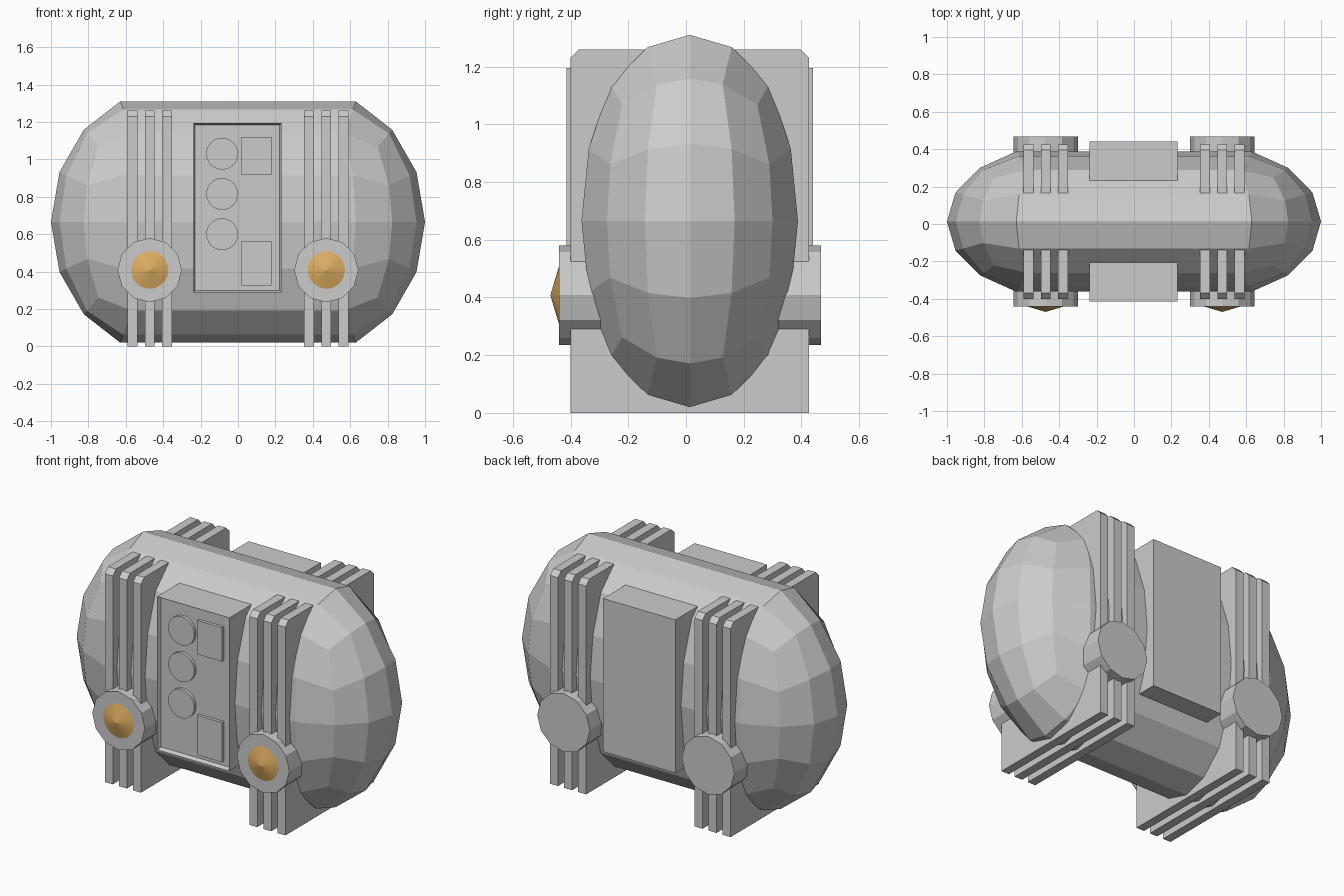
import bpy, bmesh, math
from mathutils import Matrix, Vector

if "Cube" in bpy.data.objects:
    bpy.data.objects.remove(bpy.data.objects["Cube"], do_unlink=True)


def material(name, color):
    mat = bpy.data.materials.new(name)
    mat.use_nodes = True
    mat.diffuse_color = color
    mat.node_tree.nodes["Principled BSDF"].inputs["Base Color"].default_value = color
    return mat


GREY = material("light grey", (0.6, 0.6, 0.6, 1))
GOLD = material("warm gold", (0.72, 0.42, 0.12, 1))
MID_Y = 0.013


def finish(name, bm, mat):
    bmesh.ops.recalc_face_normals(bm, faces=bm.faces)
    mesh = bpy.data.meshes.new(name)
    bm.to_mesh(mesh)
    bm.free()
    mesh.materials.append(mat)
    obj = bpy.data.objects.new(name, mesh)
    bpy.context.collection.objects.link(obj)
    return obj


def box(name, x, y, z, mat=GREY):
    bm = bmesh.new()
    bmesh.ops.create_cube(bm, size=1)
    for v in bm.verts:
        v.co = [lo + (hi - lo) * (c + 0.5) for c, (lo, hi) in zip(v.co, (x, y, z))]
    return finish(name, bm, mat)


def turned(name, x, z, y_front, y_back, r_front, r_back, sides, mat=GREY):
    # Disc or cone whose axis runs front to back
    bm = bmesh.new()
    bmesh.ops.create_cone(bm, cap_ends=True, segments=sides, radius1=r_front,
                          radius2=r_back, depth=y_back - y_front)
    bmesh.ops.rotate(bm, verts=bm.verts, matrix=Matrix.Rotation(-math.pi / 2, 3, "X"))
    bmesh.ops.translate(bm, verts=bm.verts, vec=(x, (y_front + y_back) / 2, z))
    bmesh.ops.remove_doubles(bm, verts=bm.verts, dist=0.0001)
    return finish(name, bm, mat)


# Capsule tank: a rounded cube whose middle is stretched sideways
bm = bmesh.new()
bmesh.ops.create_cube(bm, size=2)
bmesh.ops.subdivide_edges(bm, edges=bm.edges[:], cuts=3, use_grid_fill=True)
rim = math.cos(math.pi / 8)
for v in bm.verts:
    middle = abs(v.co.x) < 0.1
    side = math.copysign(1, v.co.x)
    x = 0.5 if middle else abs(v.co.x)
    d = Vector([math.tan(c * math.pi / 4) for c in (x, v.co.y, v.co.z)]).normalized()
    v.co = (0 if middle else side * (0.4 + 0.6 * d.x),
            MID_Y + 0.375 * d.y / rim, 0.665 + 0.645 * d.z / rim)
finish("tank_body", bm, GREY)

# Control housing with a recessed front
bm = bmesh.new()
bmesh.ops.create_cube(bm, size=1)
bmesh.ops.scale(bm, verts=bm.verts, vec=(0.472, 0.855, 0.905))
bmesh.ops.translate(bm, verts=bm.verts, vec=(-0.003, MID_Y, 0.742))
bm.normal_update()
front = min(bm.faces, key=lambda f: f.calc_center_median().y)
bmesh.ops.inset_region(bm, faces=[front], thickness=0.014)
bmesh.ops.translate(bm, verts=front.verts, vec=(0, 0.025, 0))
finish("control_housing", bm, GREY)

# Dials and plates on the control panel
for i, z in enumerate((1.03, 0.815, 0.6)):
    turned(f"dial_{i + 1}", -0.085, z, -0.408, -0.38, 0.085, 0.085, 24)
box("upper_plate", (0.02, 0.18), (-0.408, -0.38), (0.92, 1.12))
box("lower_plate", (0.02, 0.18), (-0.408, -0.38), (0.325, 0.56))

# Rib bands, hubs and lamps on each side
half, top, cut = 0.413, 1.26, 0.03
profile = [(-half, 0), (half, 0), (half, top - cut), (half - cut, top),
           (cut - half, top), (-half, top - cut)]
for side, label in ((1, "left"), (-1, "right")):
    cx = side * 0.472
    for i in range(3):
        x = cx + (i - 1) * 0.092
        bm = bmesh.new()
        face = bm.faces.new([bm.verts.new((x - 0.026, MID_Y + y, z)) for y, z in profile])
        out = bmesh.ops.extrude_face_region(bm, geom=[face])["geom"]
        bmesh.ops.translate(bm, verts=[g for g in out if isinstance(g, bmesh.types.BMVert)],
                            vec=(0.052, 0, 0))
        finish(f"{label}_rib_{i + 1}", bm, GREY)
    turned(f"{label}_hub", cx, 0.408, -0.44, 0.468, 0.172, 0.172, 12)
    turned(f"{label}_lamp", cx, 0.408, -0.47, -0.44, 0, 0.1, 20, GOLD)
